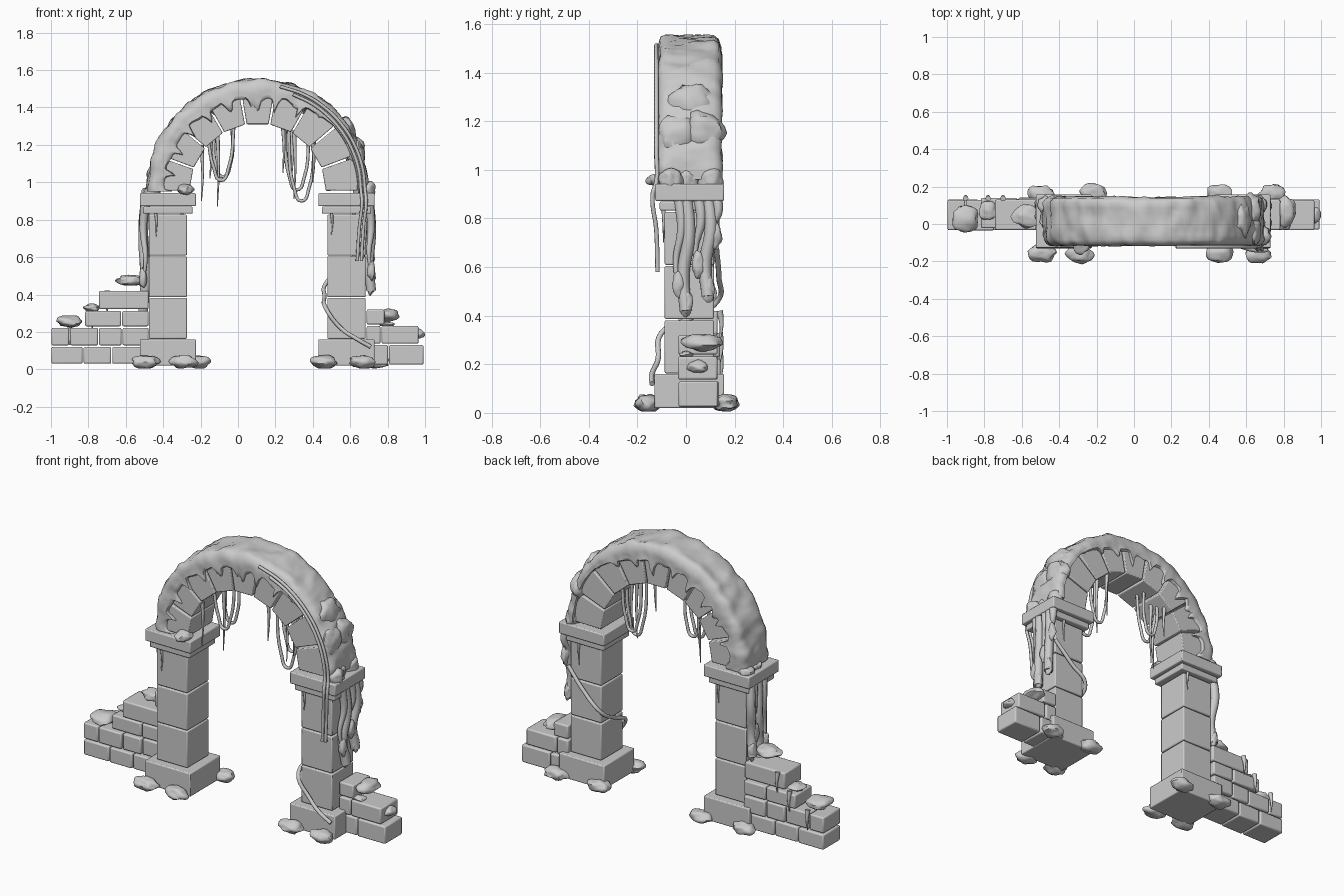
import bpy, bmesh, math, random
from mathutils import Vector, noise

random.seed(4)
cube = bpy.data.objects.get("Cube")
if cube:
    bpy.data.objects.remove(cube)

mat = bpy.data.materials.new("weathered grey")
mat.use_nodes = True
GREY = (0.6, 0.6, 0.6, 1)
mat.diffuse_color = GREY
mat.node_tree.nodes["Principled BSDF"].inputs["Base Color"].default_value = GREY

CX, CZ = 0.105, 0.95           # centre of the arch circle
PILLARS = {"right": -0.375, "left": 0.58}


def finish(bm, name, smooth=None, bevel=0):
    bmesh.ops.recalc_face_normals(bm, faces=bm.faces)
    mesh = bpy.data.meshes.new(name)
    bm.to_mesh(mesh)
    bm.free()
    ob = bpy.data.objects.new(name, mesh)
    bpy.context.collection.objects.link(ob)
    mesh.materials.append(mat)
    if bevel:
        mod = ob.modifiers.new("soft edges", "BEVEL")
        mod.width, mod.segments = bevel, 2
    if smooth:
        bpy.ops.object.select_all(action="DESELECT")
        ob.select_set(True)
        bpy.context.view_layer.objects.active = ob
        bpy.ops.object.shade_smooth_by_angle(angle=math.radians(smooth))
    return ob


def block(name, x0, x1, y0, y1, z0, z1, bevel=0.006):
    bm = bmesh.new()
    bmesh.ops.create_cube(bm, size=1)
    for v in bm.verts:
        v.co = ((x0 + x1) / 2 + v.co.x * (x1 - x0), (y0 + y1) / 2 + v.co.y * (y1 - y0),
                (z0 + z1) / 2 + v.co.z * (z1 - z0))
    return finish(bm, name, 40, bevel)


def clump(name, at, size, rough=0.3):
    """Lumpy flattened ball of moss or rubble."""
    bm = bmesh.new()
    bmesh.ops.create_icosphere(bm, subdivisions=3, radius=1)
    seed = Vector(at) * 17
    for v in bm.verts:
        p = v.co * (1 + rough * noise.noise(v.co * 1.6 + seed))
        v.co = Vector(at) + Vector(a * b for a, b in zip(p, size))
        v.co.z = max(v.co.z, 0.005)
    return finish(bm, name, 50)


def strand(name, points, radius, taper=False, flat=1.0):
    """Smooth vine through a few points, optionally thinning to a tip."""
    cu = bpy.data.curves.new(name, "CURVE")
    cu.dimensions = "3D"
    cu.bevel_depth, cu.bevel_resolution, cu.resolution_u = radius, 2, 6
    cu.use_fill_caps = True
    sp = cu.splines.new("BEZIER")
    sp.bezier_points.add(len(points) - 1)
    for i, (bp, p) in enumerate(zip(sp.bezier_points, points)):
        bp.co = p
        bp.handle_left_type = bp.handle_right_type = "AUTO"
        bp.radius = 1 - 0.8 * i / (len(points) - 1) if taper else 1
    ob = bpy.data.objects.new(name, cu)
    bpy.context.collection.objects.link(ob)
    cu.materials.append(mat)
    bpy.ops.object.select_all(action="DESELECT")
    ob.select_set(True)
    bpy.context.view_layer.objects.active = ob
    bpy.ops.object.convert(target="MESH")
    bpy.ops.object.shade_smooth_by_angle(angle=math.radians(60))


def polar(r, deg, y):
    a = math.radians(deg)
    return Vector((CX + r * math.cos(a), y, CZ + r * math.sin(a)))


# Pillars: plinth, three shaft stones, stepped capital
for side, px in PILLARS.items():
    block(side + "_plinth", px - .15, px + .15, -.13, .157, .02, .16)
    for i in range(3):
        z = .163 + i * .223
        block(f"{side}_shaft_{i}", px - .102, px + .102, -.088, .115, z, z + .218)
    block(side + "_capital_lower", px - .132, px + .132, -.108, .137, .832, .87)
    block(side + "_capital_upper", px - .15, px + .15, -.127, .157, .872, .942)

# Nine arch stones
for i in range(9):
    bm = bmesh.new()
    a0, a1 = i * 20 + .7, i * 20 + 19.3
    rings = []
    for y in (-.1, .13):
        ring = [polar(.365, a0, y), polar(.365, a1, y), polar(.535, a1, y),
                polar(.545, (a0 + a1) / 2, y), polar(.535, a0, y)]
        rings.append([bm.verts.new(p) for p in ring])
        bm.faces.new(rings[-1])
    for k in range(5):
        n = (k + 1) % 5
        bm.faces.new((rings[0][k], rings[0][n], rings[1][n], rings[1][k]))
    finish(bm, f"arch_stone_{i}", 40, .005)

# Broken side walls: per course the height range and the joints between bricks
COURSES = {
    "right_wall": [(.03, .12, (-1, -.828, -.675, -.49)), (.128, .222, (-1, -.9, -.745, -.62, -.475)),
                   (.23, .312, (-.82, -.622, -.475)), (.322, .42, (-.745, -.475))],
    "left_wall": [(.025, .13, (.7, .805, .995)), (.137, .232, (.685, .765, .968)),
                  (.24, .32, (.685, .785))]}
for name, rows in COURSES.items():
    for r, (z0, z1, joints) in enumerate(rows):
        for c in range(len(joints) - 1):
            d = random.uniform(-.008, .008)
            block(f"{name}_{r}_{c}", joints[c] + .003, joints[c + 1] - .003,
                  -.027 + d, .135 + d, z0, z1, .008)


# Moss blanket over the arch, with a ragged dripping hem on both faces
def hem(deg, side):
    cover = min(max((deg - 42) / 25, 0), 1)
    wave = noise.noise(Vector((deg * .13, side * 9, 2)))
    drip = max(0, math.sin(deg * .42 + side * 2 + 2 * wave)) ** 3
    low = .535 - cover * (.035 + .03 * wave + .06 * drip * (1 + wave))
    return max(low, .39)


bm = bmesh.new()
rows, steps = [], 130
for i in range(steps + 1):
    deg = 1 + 179 * i / steps
    fr, bk = hem(deg, 0), hem(deg, 1)
    crown = .588 + .012 * math.sin(math.radians(deg))
    section = [(fr + .012, -.095), (fr, -.104)]
    section += [(fr + (.565 - fr) * t, -.117) for t in (.12, .35, .6, .85)]
    section += [(crown - .012, -.105)]
    section += [(crown, -.085 + .2 * t / 7) for t in range(8)]
    section += [(crown - .012, .135)]
    section += [(bk + (.565 - bk) * t, .147) for t in (.85, .6, .35, .12)]
    section += [(bk, .134), (bk + .012, .125)]
    row = []
    for j, (r, y) in enumerate(section):
        p = polar(r, deg, y)
        if 1 < j < len(section) - 2:
            n = noise.noise(p * 11) * .017 + noise.noise(p * 28) * .007
            top = 6 <= j <= 15
            p = polar(r + (n if top else 0), deg, y + (0 if top else n * .5 * (1 if y > 0 else -1)))
        row.append(bm.verts.new(p))
    rows.append(row)
for a, b in zip(rows, rows[1:]):
    for j in range(len(a)):
        n = (j + 1) % len(a)
        bm.faces.new((a[j], a[n], b[n], b[j]))
bm.faces.new(rows[0])
bm.faces.new(rows[-1])
finish(bm, "arch_moss", 60)

# Moss clumps on the lower left shoulder and both capitals
for i, (deg, y, s) in enumerate([(33, .02, .1), (21, .07, .09), (20, -.03, .085)]):
    clump(f"shoulder_moss_{i}", polar(.56, deg, y), (.05, s, s))
for i, (x, y) in enumerate([(.66, .0), (.67, .1), (.69, -.06), (-.46, .02), (-.47, .1), (-.28, -.11)]):
    clump(f"capital_moss_{i}", (x, y, .96 if x > -.3 else .95), (.045, .05, .05 if x > 0 else .03))

# Rubble around the plinths
for px in PILLARS.values():
    for i, (dx, y) in enumerate([(-.12, -.155), (.085, -.16), (-.12, .16), (.16, .165)]):
        clump(f"rubble_{px}_{i}", (px + dx, y, .04), (.07, .05, .035))

# Moss on the broken walls
WALL_MOSS = [(-.9, .03, .255, .07, .075, .03), (-.78, .07, .33, .045, .05, .02),
             (-.57, .04, .475, .075, .06, .03), (.81, .07, .29, .055, .08, .035),
             (.965, .05, .19, .035, .045, .025), (.8, .0, .24, .04, .03, .012)]
for i, (x, y, z, *size) in enumerate(WALL_MOSS):
    clump(f"wall_moss_{i}", (x, y, z), size)
for i, (x, z) in enumerate([(-.9, .25), (-.7, .42), (-.78, .33)]):
    strand(f"wall_drip_{i}", [(x, .137, z), (x, .146, z - .05), (x, .14, z - .12)], .015, True)

# Moss trails down the outer faces of the pillars
for side, x, trails in (("left", .7, [(-.03, .5), (.0, .42), (.05, .58), (.09, .48), (.12, .7)]),
                        ("right", -.495, [(-.02, .46), (.03, .31), (.07, .55), (.1, .45)])):
    for i, (y, end) in enumerate(trails):
        h = .9 - end
        off = .012 if x > 0 else -.012
        strand(f"{side}_trail_{i}", [(x, y, .9), (x + off, y + .012, .9 - h * .35),
               (x, y - .012, .9 - h * .7), (x + off, y, end)], .026, i % 2 == 0)
        clump(f"{side}_trail_tip_{i}", (x + off, y, end + .03), (.02, .026, .055))

# Vines draped over the front of the arch and wound round the left pillar
for i, (r, start) in enumerate([(.575, 78), (.553, 70)]):
    path = [polar(r, start * (1 - t / 6), -.122) for t in range(7)]
    x = path[-1].x
    strand(f"arch_vine_{i}", path + [(x + .005, -.137, .9), (x - .01, -.122, .75), (x - .02, -.117, .58)], .009)
strand("pillar_vine", [(.69, .125, .68), (.58, .135, .56), (.47, .13, .46), (.463, .02, .39),
                       (.468, -.1, .33), (.55, -.115, .22), (.64, -.14, .16), (.71, -.14, .12)], .011)

# Hanging loops and thin tapering strands under the arch
for i, (x0, z0, x1, z1, low, y) in enumerate([(-.16, 1.23, -.02, 1.32, 1.01, .0), (-.13, 1.26, -.03, 1.31, 1.03, .05),
                                             (.27, 1.3, .41, 1.24, .9, -.02), (.25, 1.3, .38, 1.25, .96, .06)]):
    xm = (x0 + x1) / 2
    strand(f"hanging_loop_{i}", [(x0, y, z0), (xm - .04, y, low + .07), (xm, y, low),
                                 (xm + .04, y, low + .07), (x1, y, z1)], .009)
for i, (x, top, end, y) in enumerate([(-.195, 1.2, .9, -.06), (-.11, 1.26, .87, .02), (-.15, 1.22, 1.02, .09),
                                      (.24, 1.31, 1.05, -.06), (.3, 1.27, .91, .03), (.285, 1.28, 1.0, .1),
                                      (.4, 1.22, 1.0, -.05)]):
    strand(f"hanging_strand_{i}", [(x, y, top), (x + .006, y, (top + end) / 2), (x, y, end)], .012, True)
for i, (x, y, end) in enumerate([(.5, -.092, .72), (-.44, -.092, .7), (-.3, .12, .72), (.62, .12, .7)]):
    strand(f"capital_strand_{i}", [(x, y, .84), (x + .004, y, .78), (x, y, end)], .009, True)
